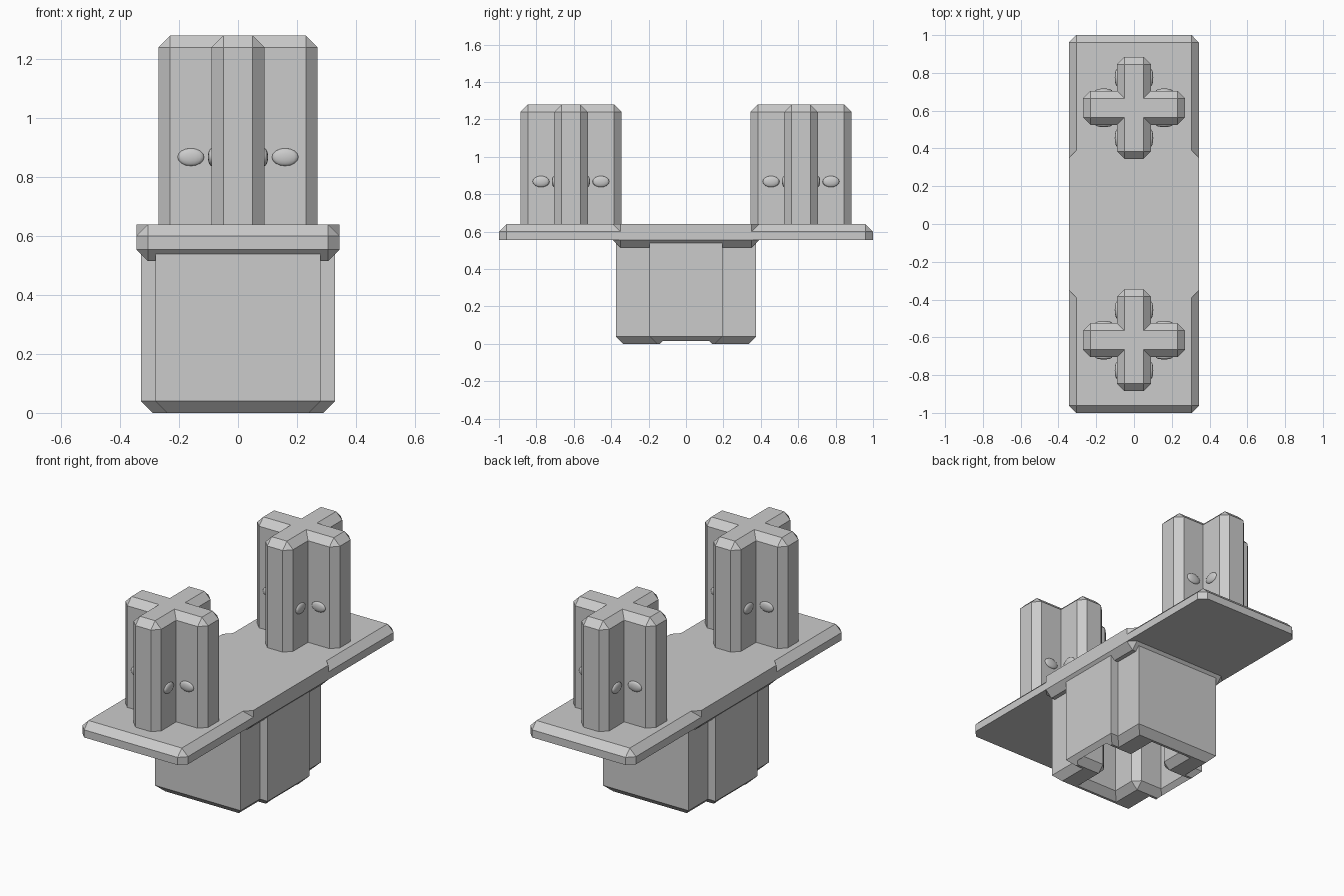
import bpy
import bmesh
from mathutils import Matrix

cube = bpy.data.objects.get("Cube")
if cube:
    bpy.data.objects.remove(cube, do_unlink=True)

grey = bpy.data.materials.new("plain_grey")
grey.use_nodes = True
colour = (0.6, 0.6, 0.6, 1)
grey.diffuse_color = colour
grey.node_tree.nodes["Principled BSDF"].inputs["Base Color"].default_value = colour

C = 0.04  # chamfer size shared by all parts


def mirror4(q):
    """Complete a closed outline from its first quadrant."""
    r = q[::-1]
    return (q + [(-x, y) for x, y in r] + [(-x, -y) for x, y in q]
            + [(x, -y) for x, y in r])


def rect(hx, hy, c=0):
    return mirror4([(hx, hy - c), (hx - c, hy)])


def cross(ax, ay, hx, hy, end=0, inner=0):
    """Plus outline: arm reach ax, ay; arm half widths hx, hy; corner chamfers."""
    return mirror4([(ax, hy - end), (ax - end, hy), (hx + inner, hy),
                    (hx, hy + inner), (hx, ay - end), (hx - end, ay)])


def finish(bm, name):
    bmesh.ops.recalc_face_normals(bm, faces=bm.faces)
    mesh = bpy.data.meshes.new(name)
    bm.to_mesh(mesh)
    bm.free()
    mesh.materials.append(grey)
    ob = bpy.data.objects.new(name, mesh)
    bpy.context.collection.objects.link(ob)
    return ob


def loft(name, rings, y=0):
    """Skin a stack of (outline, height) rings and cap both ends."""
    bm = bmesh.new()
    loops = [[bm.verts.new((px, py + y, z)) for px, py in pts] for pts, z in rings]
    n = len(loops[0])
    for a, b in zip(loops, loops[1:]):
        for i in range(n):
            j = (i + 1) % n
            bm.faces.new((a[i], a[j], b[j], b[i]))
    bm.faces.new(loops[0])
    bm.faces.new(loops[-1])
    bmesh.ops.remove_doubles(bm, verts=bm.verts, dist=0.0001)
    return finish(bm, name)


# long plate with chamfered rim
loft("plate", [(rect(0.345, 1, C), 0.555), (rect(0.345, 1, C), 0.6),
               (rect(0.345 - C, 1 - C), 0.64)])

# thicker collar across the middle of the plate
loft("collar", [(rect(0.345 - C, 0.39 - C), 0.515), (rect(0.345, 0.39, C), 0.555),
                (rect(0.345, 0.39, C), 0.64)])

# socket block with a flared plus-shaped hole in its underside
socket = loft("socket", [(cross(0.29, 0.335, 0.24, 0.155), 0),
                         (cross(0.33, 0.375, 0.28, 0.195), C),
                         (cross(0.33, 0.375, 0.28, 0.195), 0.545)])
cutter = loft("socket_cutter", [(cross(0.33, 0.33, 0.15, 0.15), -0.01),
                                (cross(0.32, 0.32, 0.14, 0.14), 0),
                                (cross(0.28, 0.28, 0.1, 0.1, 0, C), C),
                                (cross(0.28, 0.28, 0.1, 0.1, 0, C), 0.6)])
cutter.hide_render = True
mod = socket.modifiers.new("hole", "BOOLEAN")
mod.operation = "DIFFERENCE"
mod.solver = "EXACT"
mod.object = cutter
bpy.context.view_layer.objects.active = socket
bpy.ops.object.modifier_apply(modifier=mod.name)
bpy.data.objects.remove(cutter, do_unlink=True)

# plus-shaped posts with small grip bumps on the sides of every arm
for name, y in (("front", -0.615), ("back", 0.615)):
    post = cross(0.27, 0.27, 0.09, 0.09, C)
    loft(name + "_post", [(post, 0.62), (post, 1.24),
                          (cross(0.23, 0.23, 0.05, 0.05), 1.28)], y)
    bm = bmesh.new()
    for sx in (-1, 1):
        for sy in (-1, 1):
            for a, b, size in ((0.16, 0.09, (0.045, 0.012, 0.03)),
                               (0.09, 0.16, (0.012, 0.045, 0.03))):
                place = Matrix.Translation((sx * a, y + sy * b, 0.868))
                bmesh.ops.create_uvsphere(
                    bm, u_segments=16, v_segments=8, radius=1,
                    matrix=place @ Matrix.Diagonal((*size, 1)))
    bumps = finish(bm, name + "_grip_bumps")
    for face in bumps.data.polygons:
        face.use_smooth = True
